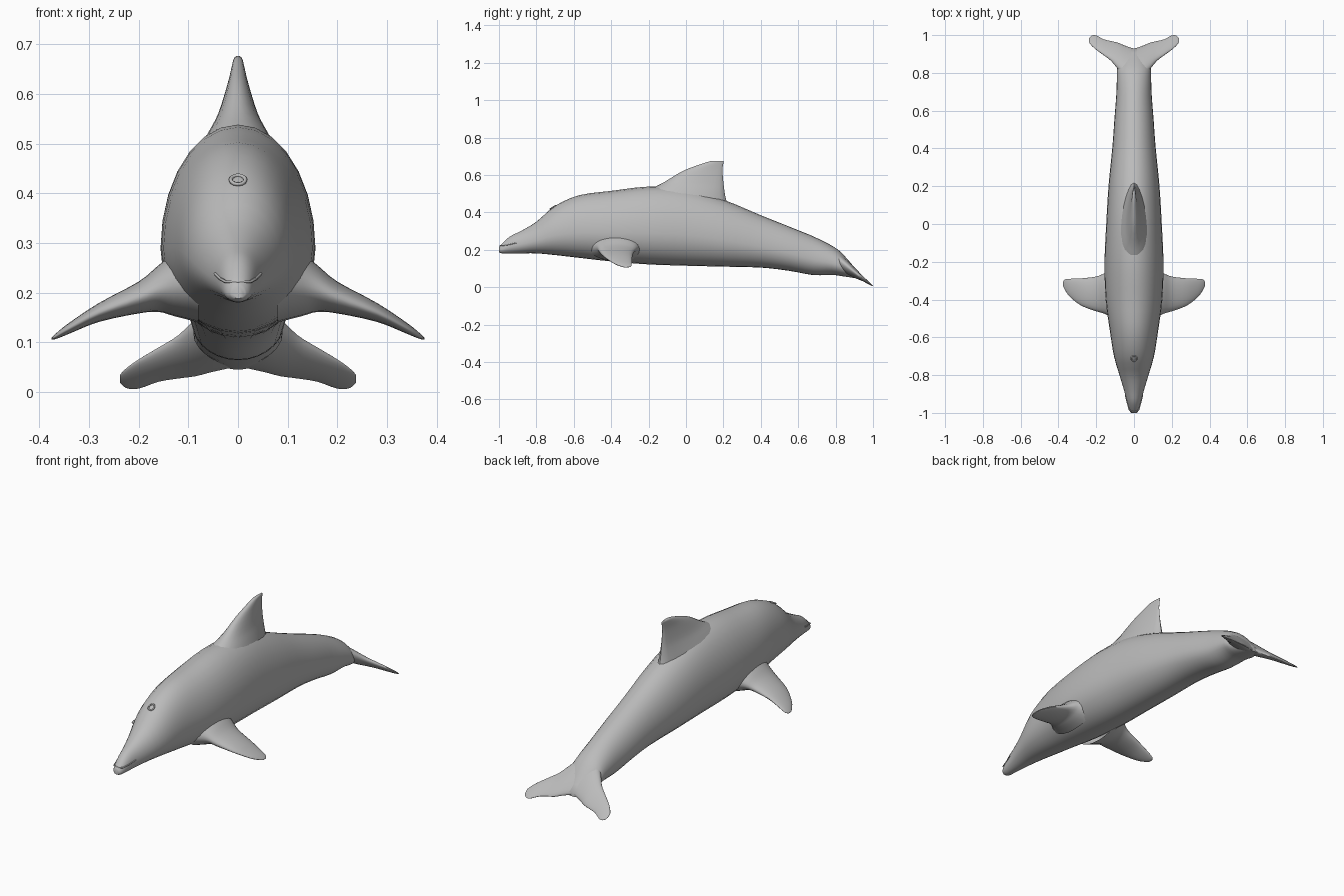
import bpy, math
from mathutils import Vector

cube = bpy.data.objects.get("Cube")
if cube:
    bpy.data.objects.remove(cube, do_unlink=True)

GREY = (0.5, 0.5, 0.5, 1)
skin = bpy.data.materials.new("skin grey")
skin.use_nodes = True
skin.diffuse_color = GREY
skin.node_tree.nodes["Principled BSDF"].inputs["Base Color"].default_value = GREY


def refine(stations, steps):
    """Smooth the station list with a Catmull-Rom spline."""
    out = []
    last = len(stations) - 1
    for i in range(last):
        quad = [stations[min(max(i + k, 0), last)] for k in (-1, 0, 1, 2)]
        for s in range(steps):
            t = s / steps
            out.append([b + t / 2 * (c - a + t * (2*a - 5*b + 4*c - d + t * (3*(b - c) + d - a)))
                        for a, b, c, d in zip(*quad)])
    return out + [list(stations[-1])]


def loft(name, stations, section, sides=24, steps=3, mirror=False):
    """Skin the cross-sections given by section(station, cos, sin)."""
    rows = refine(stations, steps)
    angles = [2 * math.pi * k / sides for k in range(sides)]
    verts = [section(row, math.cos(a), math.sin(a)) for row in rows for a in angles]
    faces = []
    for r in range(len(rows) - 1):
        for k in range(sides):
            n = (k + 1) % sides
            faces.append((r*sides + k, r*sides + n, (r + 1)*sides + n, (r + 1)*sides + k))
    end = (len(rows) - 1) * sides
    faces.append(tuple(range(end, end + sides)))
    if not mirror:
        faces.append(tuple(reversed(range(sides))))
    mesh = bpy.data.meshes.new(name)
    mesh.from_pydata(verts, [], faces)
    mesh.materials.append(skin)
    obj = bpy.data.objects.new(name, mesh)
    bpy.context.collection.objects.link(obj)
    bpy.ops.object.select_all(action='DESELECT')
    obj.select_set(True)
    bpy.context.view_layer.objects.active = obj
    bpy.ops.object.mode_set(mode='EDIT')
    bpy.ops.mesh.select_all(action='SELECT')
    bpy.ops.mesh.normals_make_consistent(inside=False)
    bpy.ops.object.mode_set(mode='OBJECT')
    bpy.ops.object.shade_smooth_by_angle(angle=math.radians(50))
    if mirror:
        obj.modifiers.new("Mirror", 'MIRROR')
    return obj


# Body: y, top, bottom, half width; widest a little below mid height
def body_section(row, c, s):
    y, top, bottom, w = row
    mid = bottom + 0.4 * (top - bottom)
    return (w * c, y, mid + s * ((top - mid) if s > 0 else (mid - bottom)))


loft("body", [
    (-1.0, .213, .188, .014), (-.985, .232, .181, .026), (-.94, .272, .18, .038),
    (-.88, .302, .181, .053), (-.8, .35, .181, .077), (-.7, .435, .172, .106),
    (-.57, .492, .157, .127), (-.4, .515, .138, .15), (-.2, .538, .122, .156),
    (0, .528, .115, .147), (.2, .468, .11, .135), (.4, .385, .105, .115),
    (.55, .325, .088, .104), (.68, .272, .065, .094), (.78, .222, .066, .09),
    (.84, .176, .058, .084), (.93, .07, .045, .03)], body_section, sides=28)

# Dorsal fin: height, leading y, trailing y, half thickness
loft("dorsal_fin", [
    (.42, -.34, .235, .095), (.47, -.27, .214, .083), (.52, -.2, .205, .058),
    (.56, -.12, .2, .038), (.62, -.02, .195, .02), (.655, .07, .198, .012),
    (.671, .12, .202, .008), (.676, .15, .195, .003)],
    lambda r, c, s: (r[3] * s * (1 - .35 * c), (r[1] + r[2]) / 2 + c * (r[2] - r[1]) / 2, r[0]))

# Flippers: x, leading y, trailing y, centre height, half thickness
loft("flippers", [
    (.08, -.53, -.2, .22, .08), (.13, -.49, -.245, .215, .062), (.16, -.474, -.262, .208, .047),
    (.2, -.462, -.278, .19, .032), (.28, -.432, -.288, .16, .019),
    (.34, -.385, -.29, .128, .011), (.365, -.35, -.293, .113, .006), (.375, -.33, -.305, .107, .002)],
    lambda r, c, s: (r[0], (r[1] + r[2]) / 2 + c * (r[2] - r[1]) / 2, r[3] + r[4] * s),
    mirror=True)

# Tail flukes: x, leading y, trailing y, half thickness, on a plane sloping down to the rear
def fluke_section(row, c, s):
    x, front, rear, thick = row
    y = (front + rear) / 2 + c * (rear - front) / 2
    return (x, y, .006 + .73 * (1 - y) + thick * s * (1 - .3 * c))


loft("tail_flukes", [
    (0, .77, .928, .04), (.05, .785, .945, .036), (.085, .82, .96, .028),
    (.12, .862, .968, .02), (.16, .893, .978, .015), (.2, .922, .998, .01),
    (.225, .945, .997, .006), (.238, .962, .982, .002)], fluke_section, mirror=True)


def tube(name, points, radius, cyclic=False):
    curve = bpy.data.curves.new(name, 'CURVE')
    curve.dimensions = '3D'
    curve.bevel_depth = radius
    curve.bevel_resolution = 1
    spline = curve.splines.new('POLY')
    spline.points.add(len(points) - 1)
    for p, co in zip(spline.points, points):
        p.co = Vector((*co, 1))
    spline.use_cyclic_u = cyclic
    curve.materials.append(skin)
    obj = bpy.data.objects.new(name, curve)
    bpy.context.collection.objects.link(obj)


# Mouth line curving round the snout
tube("mouth", [(-.046, -.905, .238), (-.036, -.945, .228), (-.025, -.985, .222), (0, -.993, .222),
               (.025, -.985, .222), (.036, -.945, .228), (.046, -.905, .238)], .003)

# Blowhole rim on the crown
ring = [2 * math.pi * k / 12 for k in range(12)]
tube("blowhole", [(.015 * math.cos(a), -.712 + .014 * math.sin(a), .427 + .009 * math.sin(a))
                  for a in ring], .004, cyclic=True)
